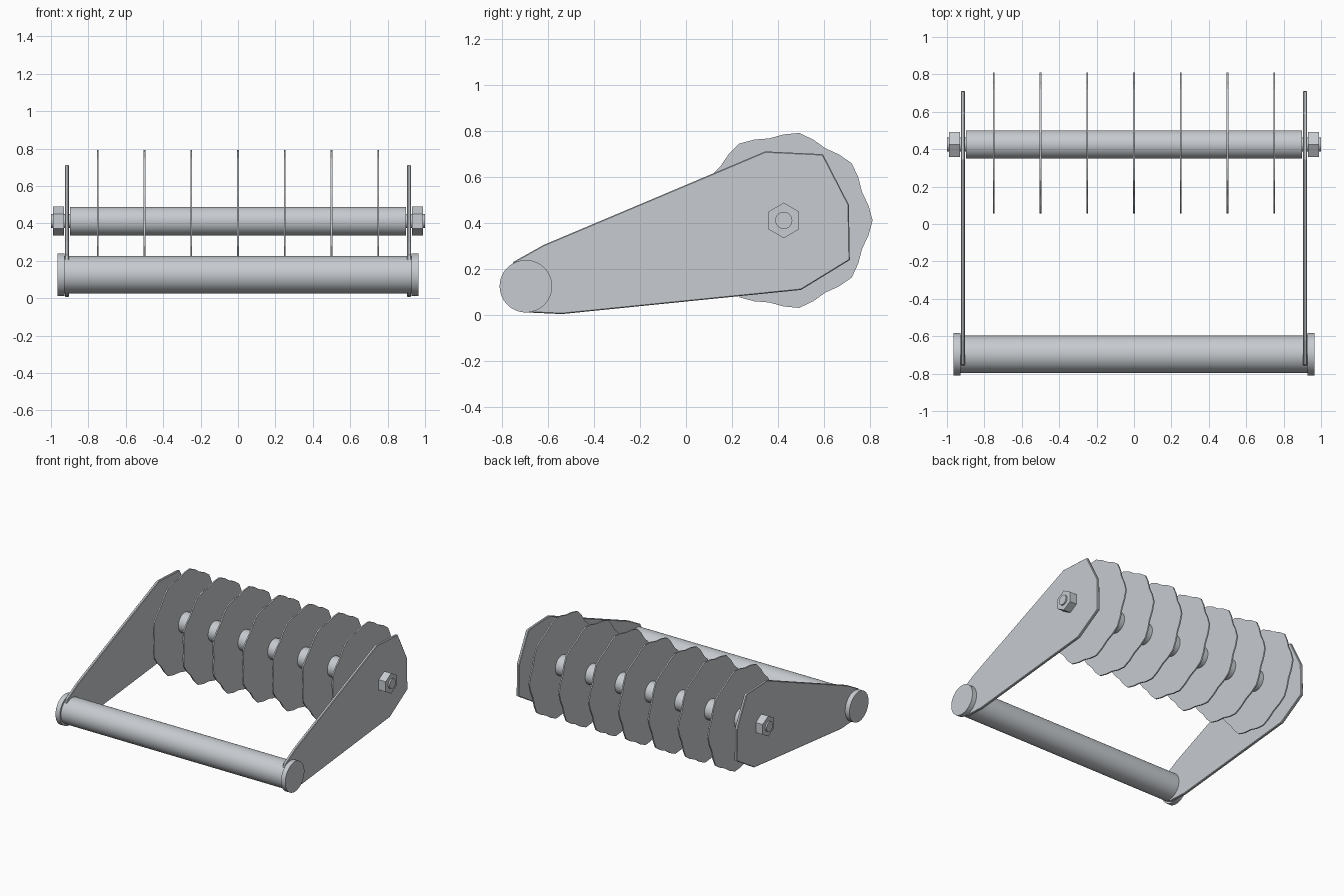
import bpy
import bmesh
import math

cube = bpy.data.objects.get("Cube")
if cube:
    bpy.data.objects.remove(cube, do_unlink=True)

steel = bpy.data.materials.new("light_steel_grey")
steel.use_nodes = True
COLOUR = (0.57, 0.60, 0.63, 1)
steel.diffuse_color = COLOUR
steel.node_tree.nodes["Principled BSDF"].inputs["Base Color"].default_value = COLOUR

AXLE = (0.425, 0.412)
HANDLE = (-0.696, 0.126)


def ring(centre, radius, count, lobes=0, wave=0.0):
    """Closed (y, z) outline, optionally with a wavy rim."""
    points = []
    for i in range(count):
        a = math.tau * i / count
        r = radius + wave * math.cos(lobes * a)
        points.append((centre[0] + r * math.cos(a), centre[1] + r * math.sin(a)))
    return points


def extrude(name, profile, x0, x1, smooth=False, bevel=0.0):
    """Extrude a (y, z) outline along x."""
    bm = bmesh.new()
    face = bm.faces.new([bm.verts.new((x0, y, z)) for y, z in profile])
    result = bmesh.ops.extrude_face_region(bm, geom=[face])
    moved = [g for g in result["geom"] if isinstance(g, bmesh.types.BMVert)]
    bmesh.ops.translate(bm, verts=moved, vec=(x1 - x0, 0, 0))
    bmesh.ops.recalc_face_normals(bm, faces=bm.faces)
    mesh = bpy.data.meshes.new(name)
    bm.to_mesh(mesh)
    bm.free()
    mesh.materials.append(steel)
    obj = bpy.data.objects.new(name, mesh)
    bpy.context.collection.objects.link(obj)
    if bevel:
        mod = obj.modifiers.new("soft_rim", "BEVEL")
        mod.width = bevel
        mod.segments = 1
        mod.limit_method = "ANGLE"
        mod.angle_limit = math.radians(60)
    if smooth:
        bpy.ops.object.select_all(action="DESELECT")
        obj.select_set(True)
        bpy.context.view_layer.objects.active = obj
        bpy.ops.object.shade_smooth_by_angle(angle=math.radians(30))
    return obj


# Rods across the frame
extrude("handle_bar", ring(HANDLE, 0.1, 64), -0.93, 0.93, smooth=True)
extrude("axle_sleeve", ring(AXLE, 0.076, 64), -0.898, 0.898, smooth=True)
extrude("axle_rod", ring(AXLE, 0.037, 48), -1.0, 1.0, smooth=True)

# Side plates, handle caps and hexagonal nuts on both ends
plate = [(-0.75, 0.232), (-0.62, 0.305), (0.345, 0.712), (0.595, 0.70),
         (0.708, 0.48), (0.712, 0.24), (0.50, 0.11), (-0.54, 0.005),
         (-0.69, 0.012), (-0.755, 0.05), (-0.78, 0.126)]
nut = [(AXLE[0] + z - AXLE[1], AXLE[1] + y - AXLE[0]) for y, z in ring(AXLE, 0.077, 6)]
for side, s in (("left", 1), ("right", -1)):
    extrude(side + "_side_plate", plate, s * 0.904, s * 0.925, bevel=0.004)
    extrude(side + "_handle_cap", ring(HANDLE, 0.114, 64), s * 0.928, s * 0.964, smooth=True)
    extrude(side + "_axle_nut", nut, s * 0.93, s * 0.988)

# Row of thin discs with nine rounded lobes
for i in range(7):
    x = -0.75 + 0.25 * i
    extrude(f"cutting_disc_{i + 1}", ring(AXLE, 0.374, 36, lobes=9, wave=0.012),
            x - 0.005, x + 0.005)
